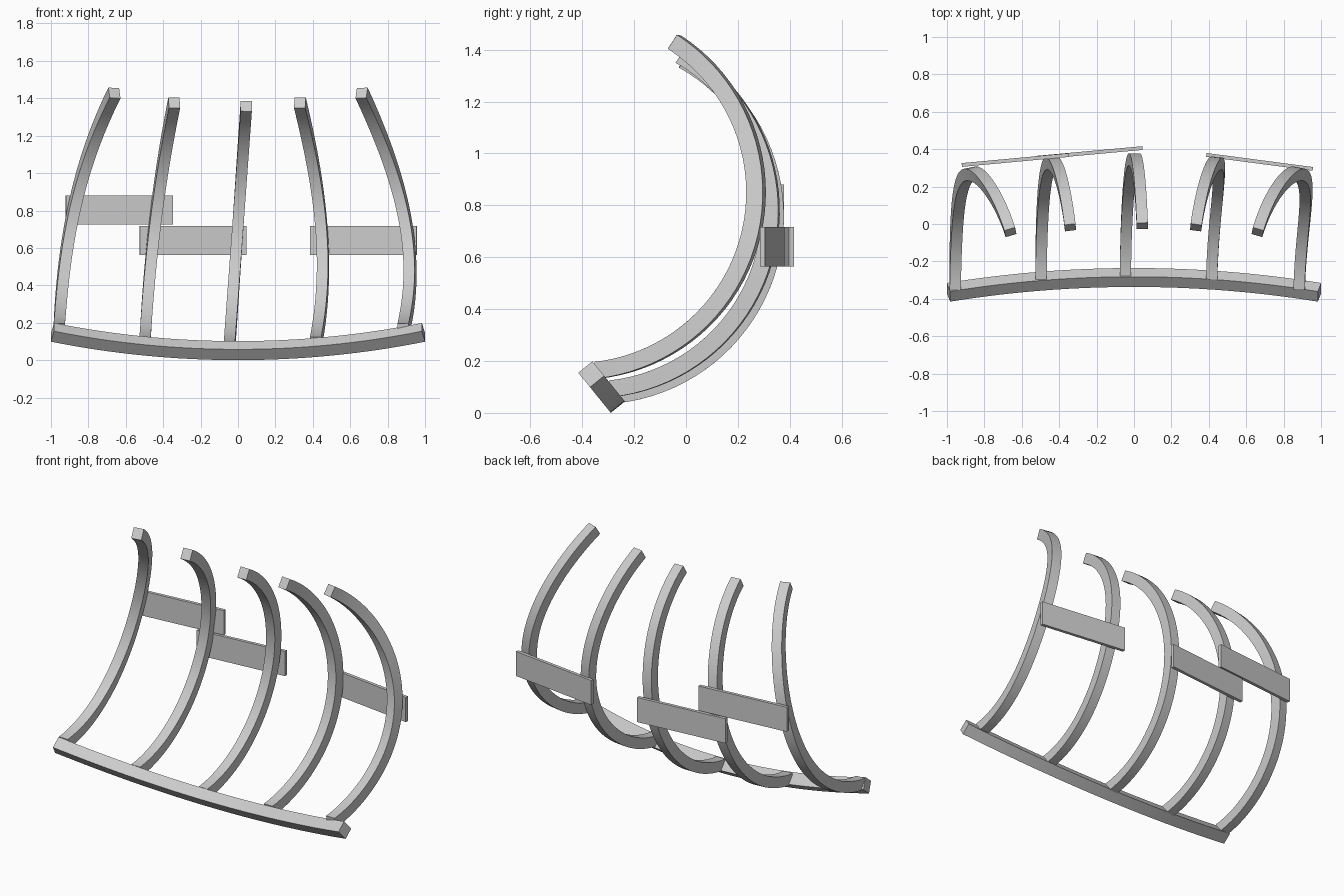
import bpy, bmesh, math
from mathutils import Vector

if "Cube" in bpy.data.objects:
    bpy.data.objects.remove(bpy.data.objects["Cube"])


def make_object(name, bm):
    bmesh.ops.recalc_face_normals(bm, faces=bm.faces[:])
    mesh = bpy.data.meshes.new(name)
    bm.to_mesh(mesh)
    bm.free()
    obj = bpy.data.objects.new(name, mesh)
    bpy.context.collection.objects.link(obj)
    for o in bpy.context.selected_objects:
        o.select_set(False)
    obj.select_set(True)
    bpy.context.view_layer.objects.active = obj
    bpy.ops.object.shade_smooth_by_angle(angle=math.radians(30))
    return obj


def sweep(name, path, ref, w, h):
    """Sweep a w x h rectangle along a path; ref sets the width direction."""
    bm = bmesh.new()
    rings = []
    for i, p in enumerate(path):
        t = (path[min(i + 1, len(path) - 1)] - path[max(i - 1, 0)]).normalized()
        a = (ref - t * ref.dot(t)).normalized()
        b = t.cross(a)
        rings.append([bm.verts.new(p + a * w * s + b * h * u)
                      for s, u in ((-.5, -.5), (.5, -.5), (.5, .5), (-.5, .5))])
    for r, q in zip(rings, rings[1:]):
        for k in range(4):
            bm.faces.new((r[k], r[(k + 1) % 4], q[(k + 1) % 4], q[k]))
    bm.faces.new(rings[0])
    bm.faces.new(rings[-1])
    return make_object(name, bm)


def interp(pts, z):
    """Smooth Lagrange curve through (z, x) points."""
    total = 0
    for i, (zi, xi) in enumerate(pts):
        f = xi
        for j, (zj, _) in enumerate(pts):
            if i != j:
                f *= (z - zj) / (zi - zj)
        total += f
    return total


# Bottom beam: shallow arc lying in a tilted plane
up = Vector((0, -0.63, 0.777))
side = Vector((0, 0.777, 0.63))
R, half = 3.97, math.asin(0.992 / 3.97)
beam = []
for i in range(33):
    a = half * (i / 16 - 1)
    beam.append(Vector((R * math.sin(a), -0.286, 0.051)) + up * R * (1 - math.cos(a)))
sweep("bottom_beam", beam, side, 0.07, 0.074)

# Ribs: circular in side view, leaning inwards toward the top
ribs = [
    ((.15, -.957), (.5, -.928), (.9, -.855), (1.43, -.66)),
    ((.1, -.497), (.5, -.468), (.9, -.422), (1.38, -.34)),
    ((.08, -.045), (1.37, .045)),
    ((.1, .417), (.4, .452), (.9, .425), (1.38, .33)),
    ((.15, .88), (.4, .918), (.9, .86), (1.43, .66)),
]
for n, lean in enumerate(ribs):
    x0 = (n - 2) / 2
    f = x0 * x0
    path = []
    for i in range(41):
        a = math.radians(-84 + (145 - 4 * f) * i / 40)
        z = 0.755 + 0.095 * f + 0.69 * math.sin(a)
        y = -0.345 - 0.075 * f + 0.69 * math.cos(a)
        path.append(Vector((interp(lean, z), y, z)))
    turn = 0.2 * x0
    sweep(f"rib_{n + 1}", path, Vector((math.cos(turn), -math.sin(turn), 0)), 0.06, 0.065)

# Planks across the back of the ribs
for n, (x, y, z, angle) in enumerate(((-.635, .342, .803, 5.3), (-.24, .38, .64, 5.2),
                                      (.672, .332, .64, -7.5))):
    d = Vector((math.cos(math.radians(angle)), math.sin(math.radians(angle)), 0)) * 0.287
    c = Vector((x, y, z))
    sweep(f"back_plank_{n + 1}", [c - d, c + d], Vector((0, 0, 1)), 0.153, 0.02)
